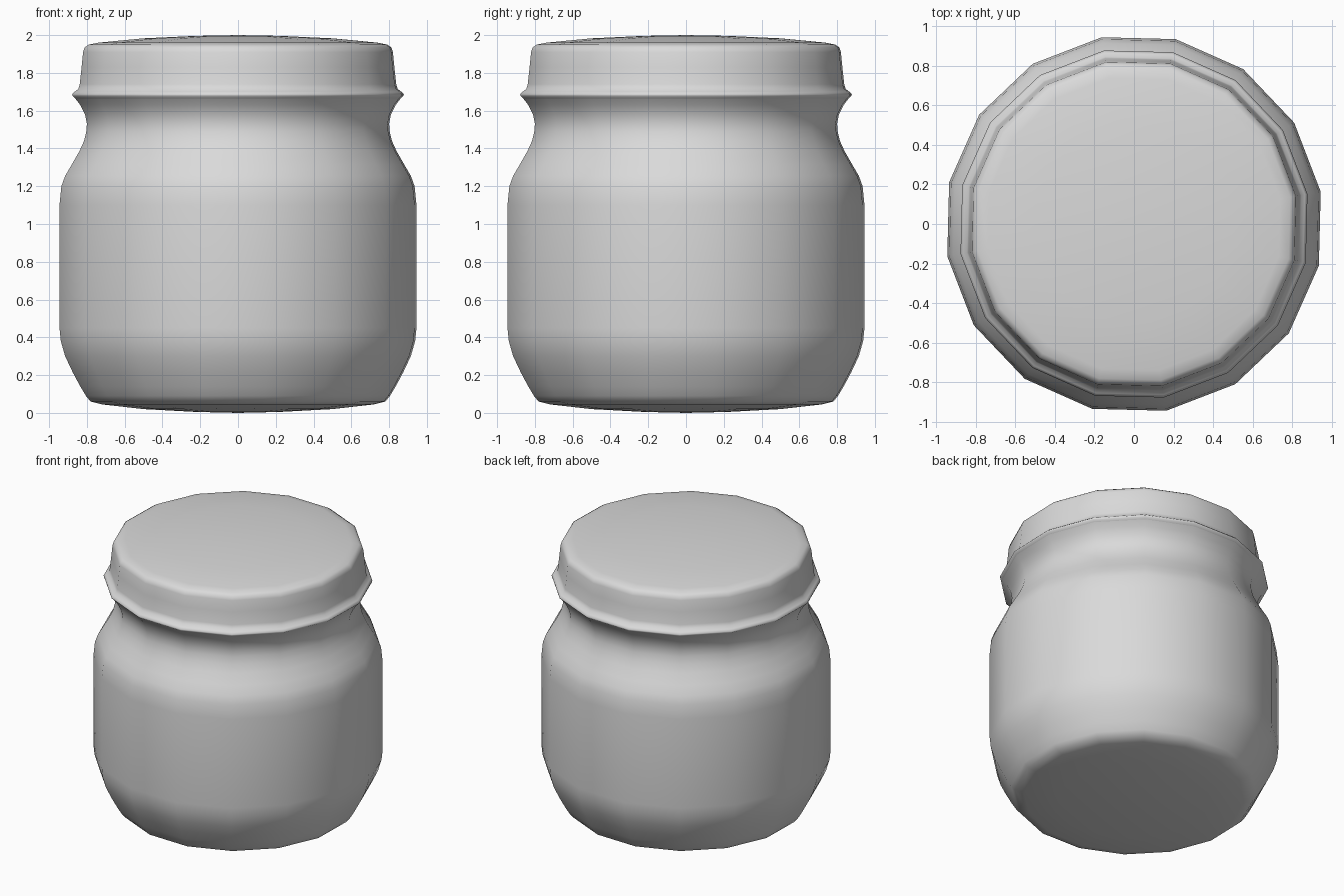
import bpy, bmesh, math

if "Cube" in bpy.data.objects:
    bpy.data.objects.remove(bpy.data.objects["Cube"])

SIDES = 16
PHASE = math.radians(9.8)          # turn of the 16-gon about z
K = 1 / math.cos(PHASE)            # silhouette half-width -> corner radius

grey = bpy.data.materials.new("plain_grey")
grey.diffuse_color = (0.7, 0.7, 0.7, 1)
grey.use_nodes = True
grey.node_tree.nodes["Principled BSDF"].inputs["Base Color"].default_value = grey.diffuse_color


def lathe(name, profile):
    """Revolve (half-width, z) points; a zero width makes a pole."""
    bm = bmesh.new()
    rings = []
    for w, z in profile:
        if w == 0:
            rings.append([bm.verts.new((0, 0, z))] * SIDES)
        else:
            rings.append([bm.verts.new((w * K * math.cos(PHASE + math.tau * i / SIDES),
                                        w * K * math.sin(PHASE + math.tau * i / SIDES), z))
                          for i in range(SIDES)])
    for a, b in zip(rings, rings[1:]):
        for i in range(SIDES):
            j = (i + 1) % SIDES
            corners = list(dict.fromkeys((a[i], a[j], b[j], b[i])))
            bm.faces.new(corners)
    for f in bm.faces:
        f.smooth = True
    bm.normal_update()
    me = bpy.data.meshes.new(name)
    bm.to_mesh(me)
    bm.free()
    me.materials.append(grey)
    ob = bpy.data.objects.new(name, me)
    bpy.context.collection.objects.link(ob)
    return ob


# Jar body: slightly domed base, straight wall, shoulder, flared neck
lathe("jar_body", [
    (0, 0), (0.22, 0.005), (0.50, 0.02), (0.72, 0.045), (0.78, 0.06),
    (0.805, 0.09), (0.835, 0.14), (0.875, 0.215), (0.915, 0.30), (0.938, 0.38),
    (0.945, 0.45), (0.945, 1.10), (0.935, 1.20), (0.915, 1.255), (0.88, 1.315),
    (0.84, 1.385), (0.815, 1.44), (0.803, 1.49), (0.80, 1.53), (0.81, 1.58),
    (0.835, 1.63), (0.862, 1.665)])

# Lid: rolled rim, tapered wall, shallow domed top
lathe("lid", [
    (0.862, 1.665), (0.876, 1.678), (0.878, 1.687), (0.865, 1.70), (0.845, 1.715),
    (0.838, 1.74), (0.828, 1.83), (0.82, 1.91), (0.812, 1.935), (0.79, 1.95),
    (0.74, 1.96), (0.50, 1.983), (0.22, 1.996), (0, 2.0)])
